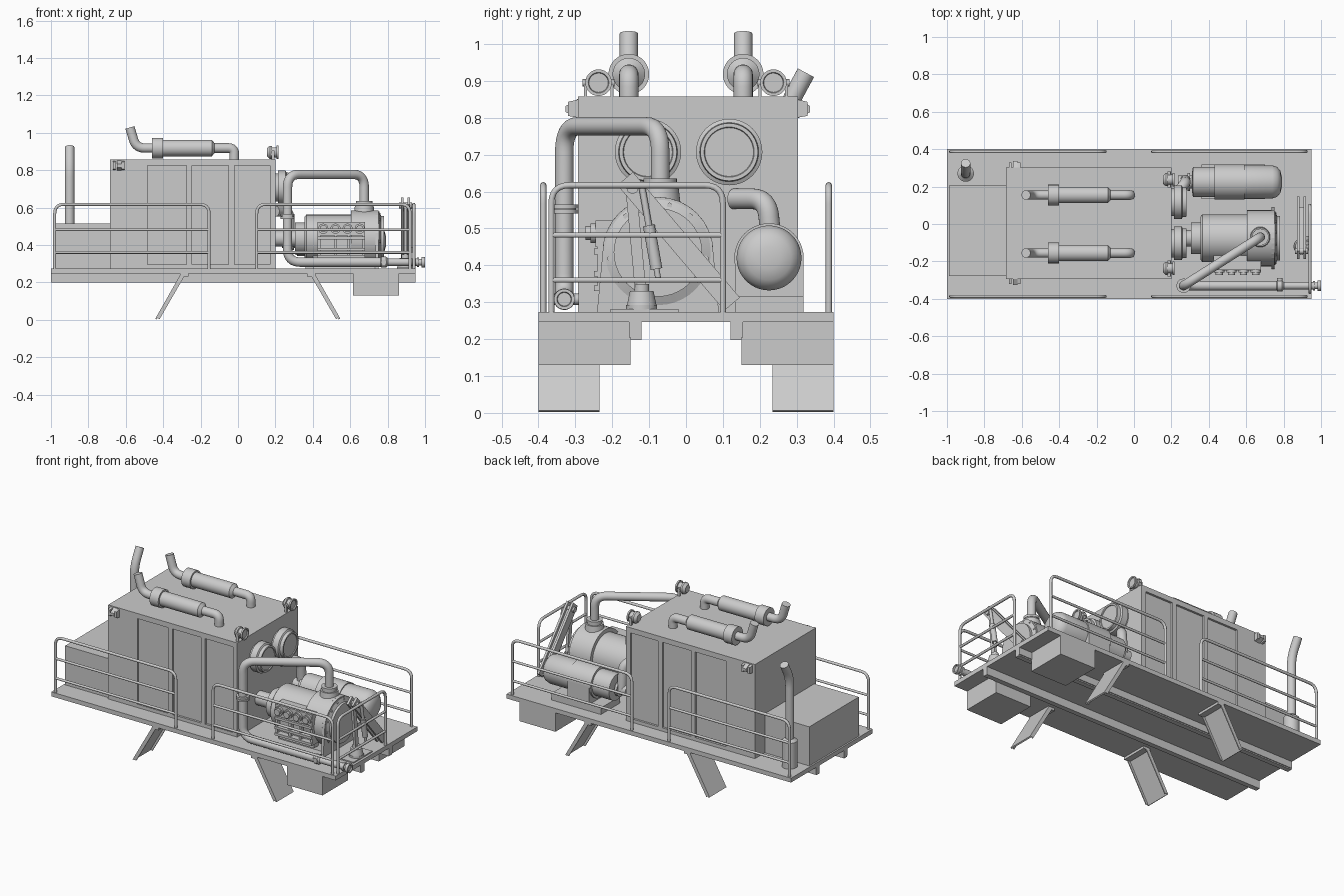
import bpy, bmesh, math
from mathutils import Vector, Matrix

if "Cube" in bpy.data.objects:
    bpy.data.objects.remove(bpy.data.objects["Cube"])

def finish(name, bm, smooth=False):
    bmesh.ops.recalc_face_normals(bm, faces=bm.faces)
    me = bpy.data.meshes.new(name)
    bm.to_mesh(me)
    bm.free()
    ob = bpy.data.objects.new(name, me)
    bpy.context.collection.objects.link(ob)
    if smooth:
        bpy.ops.object.select_all(action='DESELECT')
        ob.select_set(True)
        bpy.context.view_layer.objects.active = ob
        bpy.ops.object.shade_smooth_by_angle(angle=math.radians(35))
    return ob

def box(name, x0, x1, y0, y1, z0, z1):
    bm = bmesh.new()
    m = Matrix.Translation(((x0+x1)/2, (y0+y1)/2, (z0+z1)/2)) @ Matrix.Diagonal((x1-x0, y1-y0, z1-z0, 1))
    bmesh.ops.create_cube(bm, size=1, matrix=m)
    return finish(name, bm)

def prism(name, pts, a, b, axis='y'):
    """Extrude a 2D outline: (x,z) along y, or (y,z) along x."""
    bm = bmesh.new()
    place = (lambda p, t: (p[0], t, p[1])) if axis == 'y' else (lambda p, t: (t, p[0], p[1]))
    f = bm.faces.new([bm.verts.new(place(p, a)) for p in pts])
    r = bmesh.ops.extrude_face_region(bm, geom=[f])
    d = Vector(place((0, 0), b-a))
    bmesh.ops.translate(bm, vec=d, verts=[v for v in r['geom'] if isinstance(v, bmesh.types.BMVert)])
    return finish(name, bm)

def strip(name, p, q, w, a, b, axis='y'):
    """Bar of width w from p to q in a side plane."""
    p, q = Vector(p), Vector(q)
    d = (q-p).normalized()
    n = Vector((-d.y, d.x)) * w/2
    return prism(name, [p+n, q+n, q-n, p-n], a, b, axis)

def lathe(name, prof, origin, axis='X', n=40):
    """Turn (distance, radius) pairs about an axis through origin."""
    bm = bmesh.new()
    rot = Vector((0, 0, 1)).rotation_difference(Vector(axis) if not isinstance(axis, str) else
          Vector({'X': (1, 0, 0), 'Y': (0, 1, 0), 'Z': (0, 0, 1)}[axis]))
    rings = []
    for t, r in prof:
        rings.append([bm.verts.new(Vector(origin) + rot @ Vector((r*math.cos(2*math.pi*i/n),
                      r*math.sin(2*math.pi*i/n), t))) for i in range(n)])
    for r1, r2 in zip(rings, rings[1:]):
        for i in range(n):
            bm.faces.new((r1[i], r1[(i+1) % n], r2[(i+1) % n], r2[i]))
    bm.faces.new(rings[0])
    bm.faces.new(rings[-1])
    return finish(name, bm, True)

def tube(name, pts, r, bend=0.05, n=24, steps=8):
    """Sweep a circle along a path with rounded corners."""
    P = [Vector(p) for p in pts]
    path = [P[0]]
    for a, b, c in zip(P, P[1:], P[2:]):
        u, v = (a-b), (c-b)
        k = min(bend, u.length*.49, v.length*.49)
        s, e = b+u.normalized()*k, b+v.normalized()*k
        path += [s*(1-t)**2*1 + b*2*t*(1-t) + e*t*t for t in [i/steps for i in range(steps+1)]]
    path.append(P[-1])
    bm = bmesh.new()
    prev, tan0, up, rings = None, None, None, []
    for i, p in enumerate(path):
        t = (path[min(i+1, len(path)-1)] - path[max(i-1, 0)]).normalized()
        up = t.orthogonal().normalized() if up is None else tan0.rotation_difference(t) @ up
        tan0, side = t, t.cross(up)
        rings.append([bm.verts.new(p + r*(up*math.cos(2*math.pi*k/n) + side*math.sin(2*math.pi*k/n))) for k in range(n)])
    for r1, r2 in zip(rings, rings[1:]):
        for k in range(n):
            bm.faces.new((r1[k], r1[(k+1) % n], r2[(k+1) % n], r2[k]))
    bm.faces.new(rings[0])
    bm.faces.new(rings[-1])
    return finish(name, bm, True)

# Deck, beams, boxes under it and angled support flaps
box('deck', -1, .95, -.4, .4, .247, .274)
for s in (-1, 1):
    side = lambda a, b: sorted((s*a, s*b))
    box('deck_beam', -1, .95, *side(.12, .15), .198, .247)
    box('deck_edge_skirt', -1, .95, *side(.15, .155), .205, .247)
    box('under_box', .615, .86, *side(.15, .4), .13, .247)
    for x, d in ((-.3, -1), (.405, 1)):
        strip('flap', (x, .247), (x+d*.138, .004), .009, *side(.235, .4))
        box('flap_bracket', *sorted((x+d*.01, x-d*.035)), *side(.235, .4), .232, .247)
        for y in (.235, .394):
            strip('flap_lip', (x-d*.006, .24), (x+d*.128, .008), .02, *side(y, y+.006))

# Engine enclosure with framed side panels
E0, E1 = -.685, .2
box('enclosure', E0, E1, -.28, .29, .274, .857)
for y0, y1 in ((-.293, -.28), (.29, .303)):
    for a, b in ((E0, -.485), (-.275, -.245), (-.05, -.02), (.17, E1)):
        box('panel_post', a, b, y0, y1, .274, .857)
    box('panel_top_rail', E0, E1, y0, y1, .825, .857)
    box('panel_bottom_rail', E0, E1, y0, y1, .274, .295)
box('rear_cabinet', -.99, E0, -.278, .207, .274, .516)

# Corner marker lamps
for s, y in ((-1, -.29), (1, .3)):
    prism('marker_lamp', [(y, .853), (y+s*.036, .832), (y+s*.036, .815), (y, .797)], -.648, -.622, 'x')
    for x in (-.668, -.622):
        prism('lamp_cheek', [(y, .85), (y+s*.03, .843), (y+s*.03, .805), (y, .8)], x, x+.014, 'x')

# Exhaust mufflers, work lights and round filters, one per side
for s in (-1, 1):
    y = s*.155
    lathe('muffler', [(0, .03), (0, .055), (.06, .055), (.06, .044), (.32, .044), (.335, .026)], (-.46, y, .918))
    tube('muffler_inlet', [(-.14, y, .918), (-.02, y, .918), (-.02, y, .85)], .026, .07)
    tube('muffler_outlet', [(-.45, y, .918), (-.545, y, .918), (-.578, y, 1.028)], .025, .06)
    y = s*.237
    lathe('work_light', [(0, .022), (.015, .035), (.026, .035), (.028, .027), (.052, .027), (.052, .036), (.062, .036), (.062, .028), (.056, .026)],
          (.155, y, .895), n=28)
    for k in (-.036, .036):
        box('light_fork', .18, .196, y+k-.004, y+k+.004, .857, .905)
    lathe('light_pivot', [(-.043, .01), (.043, .01)], (.188, y, .895), 'Y', 16)
    lathe('round_filter', [(0, .075), (.02, .075), (.02, .09), (.06, .09), (.065, .08), (.085, .078), (.085, .068), (.08, .066)],
          (.195, s*.11+.007, .707))

# Rear stack
lathe('stack_base', [(0, .044), (.16, .044), (.175, .026)], (-.9, .27, .274), 'Z')
tube('stack', [(-.9, .27, .42), (-.9, .27, .82), (-.9, .325, .922)], .025, .06)

# Pump: body, flange, drive neck, pedestal, ports
py, pz = -.076, .435
lathe('pump_body', [(0, .115), (.01, .127), (.25, .127), (.25, .15), (.38, .15), (.38, .143), (.4, .143), (.41, .12), (.425, .12)], (.355, py, pz))
lathe('drive_neck', [(0, .043), (.11, .043), (.11, .085), (.165, .085)], (.195, py, pz))
prism('pump_flange', [(py+.15*math.cos(math.pi*i/16), pz+.15*math.sin(math.pi*i/16)) for i in range(17)]
      + [(py-.165, .274), (py+.165, .274)], .735, .752, 'x')
prism('pump_pedestal', [(py-.1, .274), (py+.1, .274), (py+.08, .37), (py-.08, .37)], .4, .73, 'x')
for i in range(10):
    a = math.radians(-35 + 250*i/9)
    lathe('flange_bolt', [(0, .008), (.012, .008)], (.75, py+.131*math.cos(a), pz+.131*math.sin(a)), n=6)
box('port_block', .425, .68, -.245, -.16, .45, .522)
for i in range(4):
    lathe('port_cap', [(0, .027), (.016, .027), (.016, .019), (.03, .019)], (.456+i*.065, -.243, .487), (0, -1, 0), 24)
for x in (.425, .515, .585, .665):
    box('valve_web', x, x+.015, -.24, -.16, .33, .45)
for z in (.33, .37, .43):
    box('valve_rail', .425, .68, -.25, -.17, z, z+.015)
box('valve_plate', .43, .67, -.215, -.15, .3, .45)
lathe('outlet_neck', [(0, .055), (.04, .05), (.04, .042), (.05, .042), (.05, .045), (.065, .045)], (.675, -.07, .57), 'Z')

# Discharge pipe with flanges and end valve
tube('discharge_pipe', [(.675, -.07, .6), (.675, -.07, .777), (.265, -.33, .777), (.265, -.33, .308), (.78, -.33, .308)], .025, .07)
lathe('pipe_flange', [(0, .038), (.011, .038), (.011, .032), (.014, .032), (.014, .038), (.025, .038)], (.265, -.33, .54), 'Z')
lathe('valve_body', [(0, .02), (.01, .029), (.035, .029), (.045, .02), (.2, .02), (.2, .026), (.212, .026), (.212, .018),
                     (.225, .018), (.225, .028), (.243, .028), (.243, .02), (.235, .018)], (.757, -.33, .308))
lathe('valve_stem', [(-.03, .015), (.04, .015)], (.78, -.33, .308), 'Y', 16)

# Side tank on its saddle
lathe('side_tank', [(0, .05), (.005, .08), (.12, .08), (.12, .094), (.28, .094), (.28, .088), (.43, .088),
                    (.455, .08), (.472, .06), (.48, .03), (.481, .005)], (.31, .225, .42))
lathe('tank_inlet', [(0, .035), (.05, .035), (.05, .048), (.065, .048), (.065, .035), (.08, .035)], (.235, .225, .42))
tube('tank_elbow', [(.2, .13, .58), (.275, .22, .58), (.275, .235, .42)], .028, .05)
box('tank_saddle', .44, .59, .133, .319, .274, .42)
box('tank_foot', .36, .7, .133, .319, .274, .315)

# Lever stand at the open end
strip('lever_beam', (-.165, .635), (.125, .295), .055, .872, .886, 'x')
strip('lever_beam', (-.165, .635), (.125, .295), .055, .906, .92, 'x')
strip('lever_web', (-.15, .618), (.08, .348), .02, .886, .906, 'x')
strip('lever_upright', (-.122, .32), (-.15, .62), .03, .888, .904, 'x')
box('lever_foot', .85, .935, -.205, -.02, .274, .281)
lathe('lever_base', [(0, .042), (.012, .042), (.012, .04), (.05, .032), (.05, .02), (.07, .02)], (.895, -.12, .28), 'Z')
d = Vector((0, -.03, .17)).normalized()
lathe('lever_damper', [(-.03, .008), (0, .008), (0, .016), (.12, .016), (.12, .009), (.23, .009)], (.928, -.08, .39), d, 20)
lathe('lever_pin', [(-.035, .016), (.035, .016)], (.896, -.145, .61), 'X', 20)

# Guard rails
def rail(p, q):
    p, q, up = Vector(p), Vector(q), Vector((0, 0, .343))
    tube('guard_rail', [p, p+up, q+up, q], .0085, .05, 12, 6)
    for z in (.36, .482):
        h = Vector((0, 0, z-.274))
        tube('guard_bar', [p+h, q+h], .0075, n=12)

for y in (-.387, .387):
    rail((-.98, y, .274), (-.155, y, .274))
    rail((.1, y, .274), (.92, y, .274))
rail((.94, -.365, .274), (.94, .1, .274))
